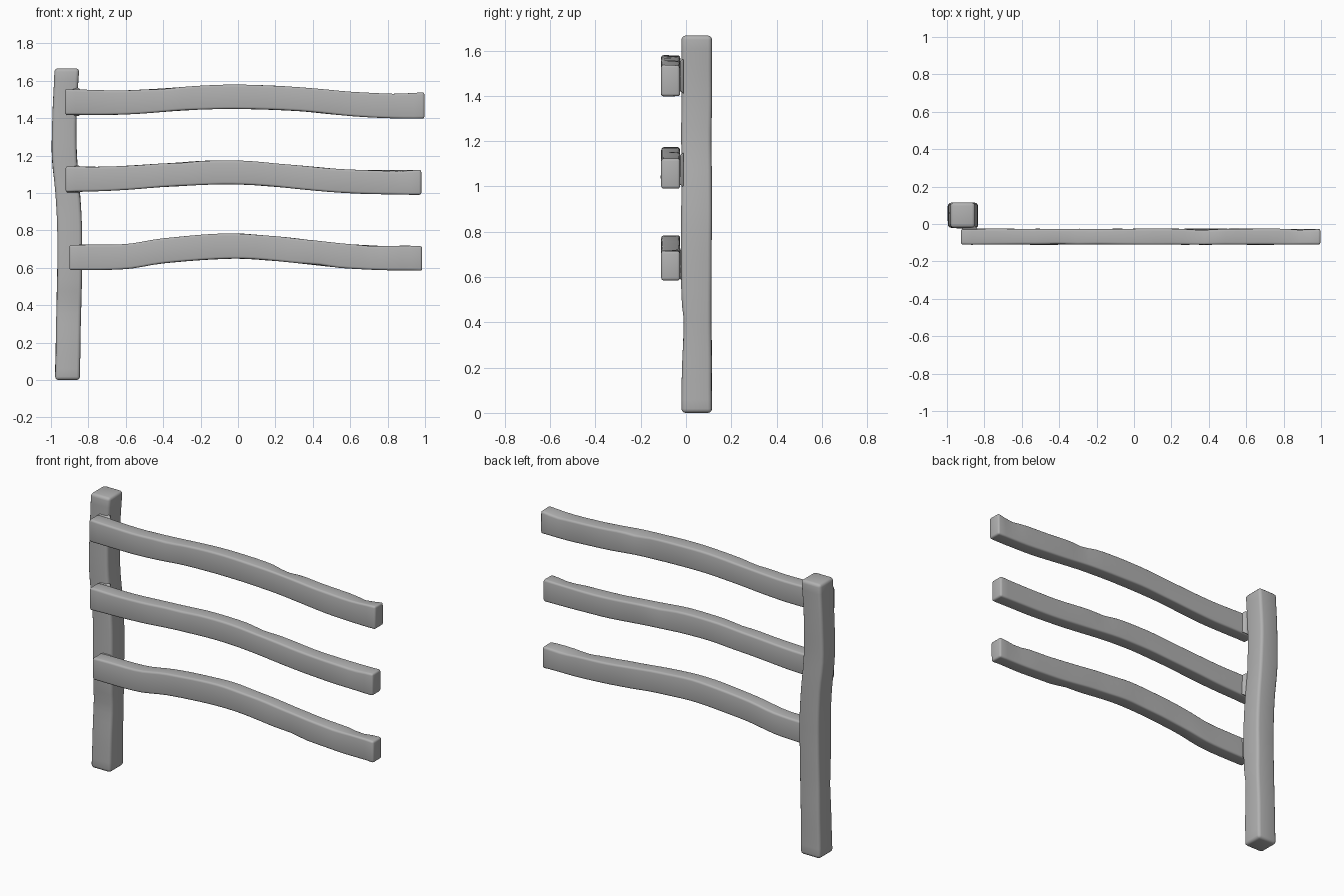
import bpy, bmesh, math
from mathutils import Vector, noise

if "Cube" in bpy.data.objects:
    bpy.data.objects.remove(bpy.data.objects["Cube"])

# Dark grey weathered timber
grey = bpy.data.materials.new("weathered_timber")
grey.diffuse_color = (0.44, 0.44, 0.44, 1.0)
grey.use_nodes = True
grey.node_tree.nodes["Principled BSDF"].inputs["Base Color"].default_value = grey.diffuse_color


def spline(keys, t):
    """Smooth interpolation of rows (t, values...) at t."""
    def slope(i, c):
        a, b = keys[max(i - 1, 0)], keys[min(i + 1, len(keys) - 1)]
        return (b[c] - a[c]) / (b[0] - a[0])
    i = max(k for k in range(len(keys) - 1) if keys[k][0] <= t + 1e-6)
    p, q = keys[i], keys[i + 1]
    h = q[0] - p[0]
    s = (t - p[0]) / h
    return [(2*s**3 - 3*s*s + 1) * p[c] + (s**3 - 2*s*s + s) * h * slope(i, c)
            + (3*s*s - 2*s**3) * q[c] + (s**3 - s*s) * h * slope(i + 1, c)
            for c in range(1, len(p))]


def timber(name, axis, keys, rings, bevel, rough=0.0, dents=()):
    """Rough-hewn bar along an axis; keys are (t, u0, u1, v0, v1)."""
    place = {'x': lambda t, u, v: (t, u, v),
             'y': lambda t, u, v: (u, t, v),
             'z': lambda t, u, v: (u, v, t)}[axis]
    bm = bmesh.new()
    loops = []
    for k in range(rings + 1):
        t = keys[0][0] + (keys[-1][0] - keys[0][0]) * k / rings
        u0, u1, v0, v1 = spline(keys, t)
        mid = Vector(((u0 + u1) / 2, (v0 + v1) / 2))
        ring = []
        for c, (u, v) in enumerate(((u0, v0), (u1, v0), (u1, v1), (u0, v1))):
            p = Vector((u, v))
            if 0 < k < rings:
                n = noise.noise_vector(Vector((t * 5, c * 7.3, keys[0][3] * 9)))
                p += Vector((n.x, n.y)) * rough
            for at, corner, depth in dents:      # worn chips on the edges
                if corner == c:
                    p += (mid - p).normalized() * depth * math.exp(-((t - at) / 0.07) ** 2)
            ring.append(bm.verts.new(place(t, p.x, p.y)))
        loops.append(ring)
    for a, b in zip(loops, loops[1:]):
        for c in range(4):
            d = (c + 1) % 4
            bm.faces.new((a[c], a[d], b[d], b[c]))
    bm.faces.new(loops[0])
    bm.faces.new(loops[-1])
    bmesh.ops.recalc_face_normals(bm, faces=bm.faces)
    sharp = [e for e in bm.edges if e.calc_face_angle(0) > math.radians(60)]
    bmesh.ops.bevel(bm, geom=sharp, offset=bevel, segments=3, profile=0.5,
                    affect='EDGES', clamp_overlap=True)
    bmesh.ops.recalc_face_normals(bm, faces=bm.faces)
    for f in bm.faces:
        f.smooth = True
    mesh = bpy.data.meshes.new(name)
    bm.to_mesh(mesh)
    bm.free()
    mesh.materials.append(grey)
    ob = bpy.data.objects.new(name, mesh)
    bpy.context.collection.objects.link(ob)
    return ob


# Upright post
timber("post", 'z', [
    (0.0, -0.978, -0.845, -0.02, 0.115),
    (0.2, -0.974, -0.842, -0.018, 0.114),
    (0.4, -0.970, -0.838, -0.01, 0.112),
    (0.5, -0.968, -0.836, -0.02, 0.112),
    (0.8, -0.966, -0.834, -0.022, 0.114),
    (1.0, -0.976, -0.845, -0.02, 0.114),
    (1.2, -0.995, -0.861, -0.021, 0.112),
    (1.4, -0.993, -0.864, -0.02, 0.115),
    (1.666, -0.981, -0.849, -0.02, 0.115)], 28, 0.018, 0.002)

# Rails: rows of (x, bottom z, top z), then worn chips
rails = {
    "top_rail": ([(-0.925, 1.418, 1.556), (-0.6, 1.420, 1.548), (-0.2, 1.446, 1.574),
                  (0.0, 1.449, 1.579), (0.3, 1.439, 1.569), (0.6, 1.412, 1.542),
                  (0.8, 1.400, 1.532), (0.997, 1.398, 1.538)],
                 [(-0.4, 3, 0.008), (0.36, 2, 0.014), (0.9, 2, 0.014)]),
    "middle_rail": ([(-0.922, 1.004, 1.142), (-0.7, 1.011, 1.141), (-0.4, 1.031, 1.158),
                     (-0.1, 1.046, 1.174), (0.2, 1.033, 1.159), (0.5, 1.005, 1.131),
                     (0.75, 0.994, 1.121), (0.98, 0.990, 1.124)],
                    [(-0.3, 3, 0.006), (0.85, 3, 0.008), (0.2, 2, 0.008)]),
    "bottom_rail": ([(-0.902, 0.588, 0.721), (-0.6, 0.594, 0.726), (-0.4, 0.624, 0.756),
                     (-0.05, 0.648, 0.783), (0.2, 0.637, 0.768), (0.4, 0.615, 0.746),
                     (0.6, 0.595, 0.726), (0.985, 0.584, 0.715)],
                    [(0.43, 0, 0.006), (0.72, 3, 0.007), (0.85, 2, 0.012)]),
}
for name, (rows, dents) in rails.items():
    keys = [(x, -0.110, -0.026, z0, z1) for x, z0, z1 in rows]
    timber(name, 'x', keys, 34, 0.012, 0.003, dents)

    # Flared joint filling the gap between rail and post
    left, z0, z1 = rows[0]
    timber(name + "_joint", 'y', [
        (-0.050, left + 0.010, -0.835, z0 + 0.012, z1 - 0.012),
        (-0.034, left + 0.008, -0.832, z0 + 0.008, z1 - 0.008),
        (-0.024, left + 0.006, -0.838, z0 + 0.002, z1 - 0.002),
        (-0.010, left + 0.002, -0.850, z0 - 0.010, z1 + 0.008)], 6, 0.008)
